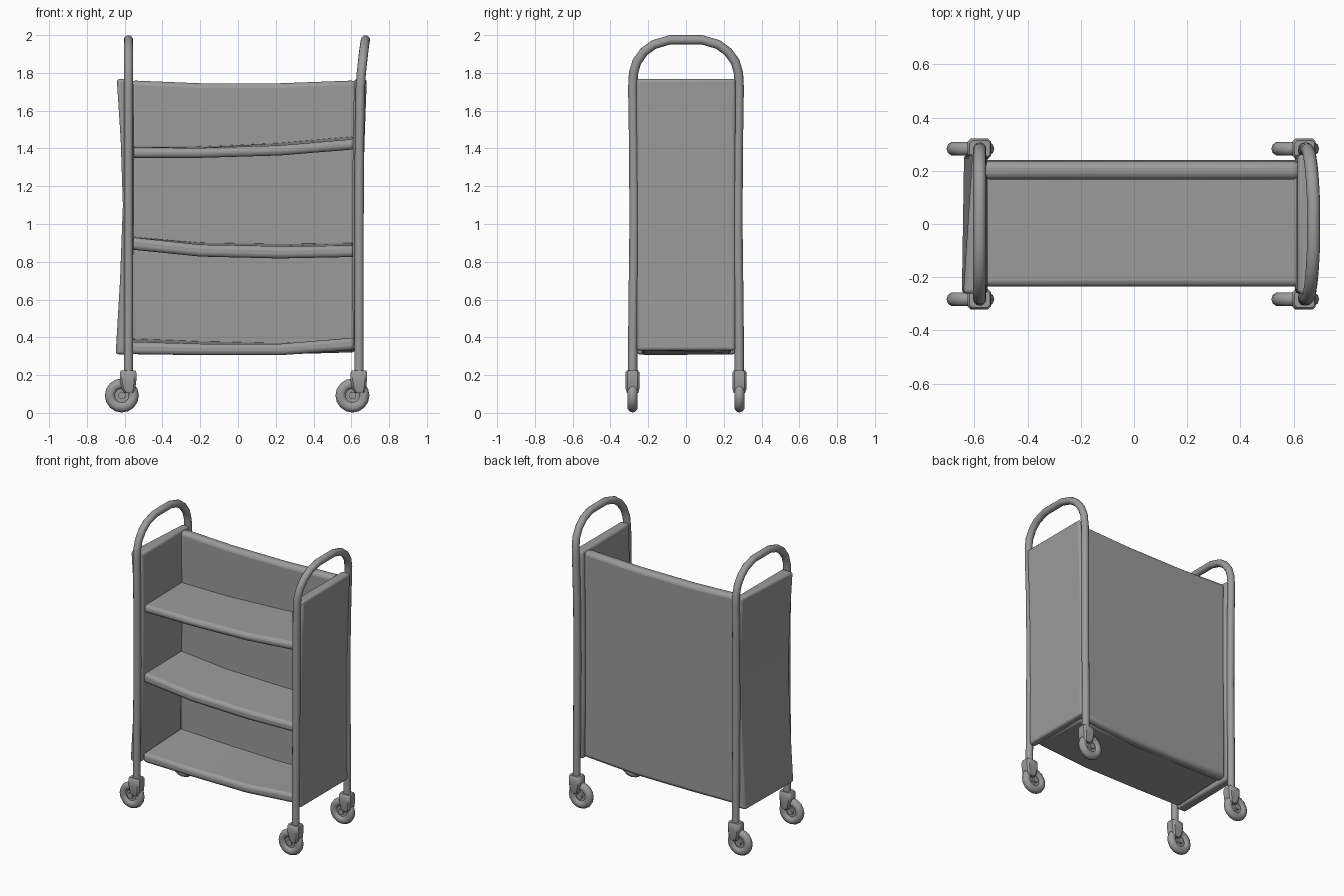
import bpy, bmesh, math
from mathutils import Vector, Matrix

if "Cube" in bpy.data.objects:
    bpy.data.objects.remove(bpy.data.objects["Cube"])

# Dark grey painted steel
steel = bpy.data.materials.new("dark_grey_steel")
steel.diffuse_color = (0.33, 0.33, 0.33, 1)
steel.use_nodes = True
steel.node_tree.nodes["Principled BSDF"].inputs["Base Color"].default_value = steel.diffuse_color


def finish(name, bm, bevel=0.0):
    bmesh.ops.recalc_face_normals(bm, faces=bm.faces[:])
    me = bpy.data.meshes.new(name)
    bm.to_mesh(me)
    bm.free()
    me.materials.append(steel)
    ob = bpy.data.objects.new(name, me)
    bpy.context.collection.objects.link(ob)
    if bevel:
        mod = ob.modifiers.new("round", 'BEVEL')
        mod.width, mod.segments = bevel, 3
        mod.limit_method, mod.angle_limit = 'ANGLE', math.radians(40)
    bpy.ops.object.select_all(action='DESELECT')
    ob.select_set(True)
    bpy.context.view_layer.objects.active = ob
    bpy.ops.object.shade_smooth_by_angle(angle=math.radians(40))
    return ob


def loft(name, rings, bevel=0.0, closed=False):
    """Skin a list of equal-length point rings, capping the ends."""
    bm = bmesh.new()
    vs = [[bm.verts.new(p) for p in r] for r in rings]
    n = len(vs[0])
    for a, b in zip(vs, vs[1:] + (vs[:1] if closed else [])):
        for i in range(n):
            bm.faces.new((a[i], a[(i + 1) % n], b[(i + 1) % n], b[i]))
    if not closed:
        bm.faces.new(vs[0])
        bm.faces.new(vs[-1])
    return finish(name, bm, bevel)


def tube(name, pts, r, sides=12):
    pts = [Vector(p) for p in pts]
    rings = []
    for i, p in enumerate(pts):
        t = (pts[min(i + 1, len(pts) - 1)] - pts[max(i - 1, 0)]).normalized()
        u = Vector((1, 0, 0))
        u = (u - t * u.dot(t)).normalized()
        v = t.cross(u)
        rings.append([p + (u * math.cos(a) + v * math.sin(a)) * r
                      for a in (2 * math.pi * k / sides for k in range(sides))])
    return loft(name, rings)


XS = (-0.57, -0.2, 0.22, 0.625)

# Shelves: bottom height, front top height and back top height at each x station
shelves = {
    "top_shelf": ((1.35, 1.35, 1.362, 1.395), (1.405, 1.402, 1.415, 1.45), (1.41, 1.41, 1.43, 1.465)),
    "middle_shelf": ((0.865, 0.827, 0.817, 0.825), (0.93, 0.89, 0.882, 0.885), (0.935, 0.902, 0.895, 0.90)),
    "bottom_shelf": ((0.31, 0.305, 0.305, 0.335), (0.375, 0.365, 0.365, 0.40), (0.395, 0.38, 0.37, 0.385)),
}
for name, (low, front, back) in shelves.items():
    loft(name, [[(x, -0.235, b), (x, -0.235, f), (x, 0.2, k), (x, 0.2, k - f + b)]
                for x, b, f, k in zip(XS, low, front, back)], 0.022)

# Back panel with a slightly sagging top rim
loft("back_panel", [[(x, 0.168, b), (x, 0.168, t), (x, 0.236, t), (x, 0.24, b)]
                    for x, b, t in zip(XS, (0.315, 0.31, 0.31, 0.335), (1.76, 1.745, 1.745, 1.76))], 0.025)


# Side panels, bowed along their height: (z, outer x at front, outer x at back, inner x)
def side_panel(name, stations):
    loft(name, [[(f, -0.262, z), (i, -0.262, z), (i, 0.262, z), (b, 0.262, z)]
                for z, f, b, i in stations], 0.016)


side_panel("left_panel", [(0.31, -0.648, -0.64, -0.575), (0.7, -0.625, -0.612, -0.557),
                          (1.1, -0.61, -0.597, -0.55), (1.45, -0.622, -0.598, -0.55),
                          (1.768, -0.643, -0.608, -0.555)])
side_panel("right_panel", [(0.33, 0.664, 0.664, 0.61), (0.75, 0.66, 0.66, 0.605),
                           (1.17, 0.662, 0.662, 0.605), (1.5, 0.672, 0.672, 0.61),
                           (1.768, 0.682, 0.682, 0.615)])

# Hooped end frames: half profile (y, z, forward lean 0..1), mirrored in y
HALF = [(0.283, 0.15, 0), (0.281, 0.5, 0), (0.275, 1.0, 0), (0.277, 1.4, 0.05),
        (0.282, 1.72, 0.2), (0.278, 1.8, 0.35), (0.26, 1.86, 0.55), (0.222, 1.912, 0.72),
        (0.17, 1.95, 0.86), (0.085, 1.975, 1)]
for name, x, lean in (("left_frame", -0.58, 0.0), ("right_frame", 0.641, 0.034)):
    path = [(x + lean * k, -y, z) for y, z, k in HALF]
    path += [(px, -py, pz) for px, py, pz in reversed(path)]
    tube(name, path, 0.0245)


# Casters: fork housing, tyre and hub under each post
def caster(tag, x, y):
    rings = []
    for z, x0, x1, h in ((0.225, -0.038, 0.038, 0.03), (0.212, -0.046, 0.042, 0.038),
                         (0.175, -0.046, 0.042, 0.038), (0.125, -0.035, 0.036, 0.036),
                         (0.105, -0.02, 0.028, 0.03)):
        c = 0.3 * h
        rings.append([(x + a, y + b, z) for a, b in (
            (x0 + c, -h), (x1 - c, -h), (x1, -h + c), (x1, h - c),
            (x1 - c, h), (x0 + c, h), (x0, h - c), (x0, -h + c))])
    loft("caster_fork_" + tag, rings)
    wx, wz = x - 0.035, 0.092
    tyre = []
    for i in range(16):
        a = 2 * math.pi * i / 16
        ring = []
        for j in range(10):
            b = 2 * math.pi * j / 10
            r = 0.062 + 0.028 * math.cos(b)
            ring.append((wx + r * math.cos(a), y + 0.027 * math.sin(b), wz + r * math.sin(a)))
        tyre.append(ring)
    loft("caster_tyre_" + tag, tyre, closed=True)
    bm = bmesh.new()
    for r, d in ((0.045, 0.02), (0.02, 0.05)):
        bmesh.ops.create_cone(bm, cap_ends=True, segments=16, radius1=r, radius2=r, depth=d,
                              matrix=Matrix.Translation((wx, y, wz)) @ Matrix.Rotation(math.pi / 2, 4, 'X'))
    finish("caster_hub_" + tag, bm)


for side, x in (("left", -0.58), ("right", 0.641)):
    for end, y in (("front", -0.283), ("back", 0.283)):
        caster(side + "_" + end, x, y)
